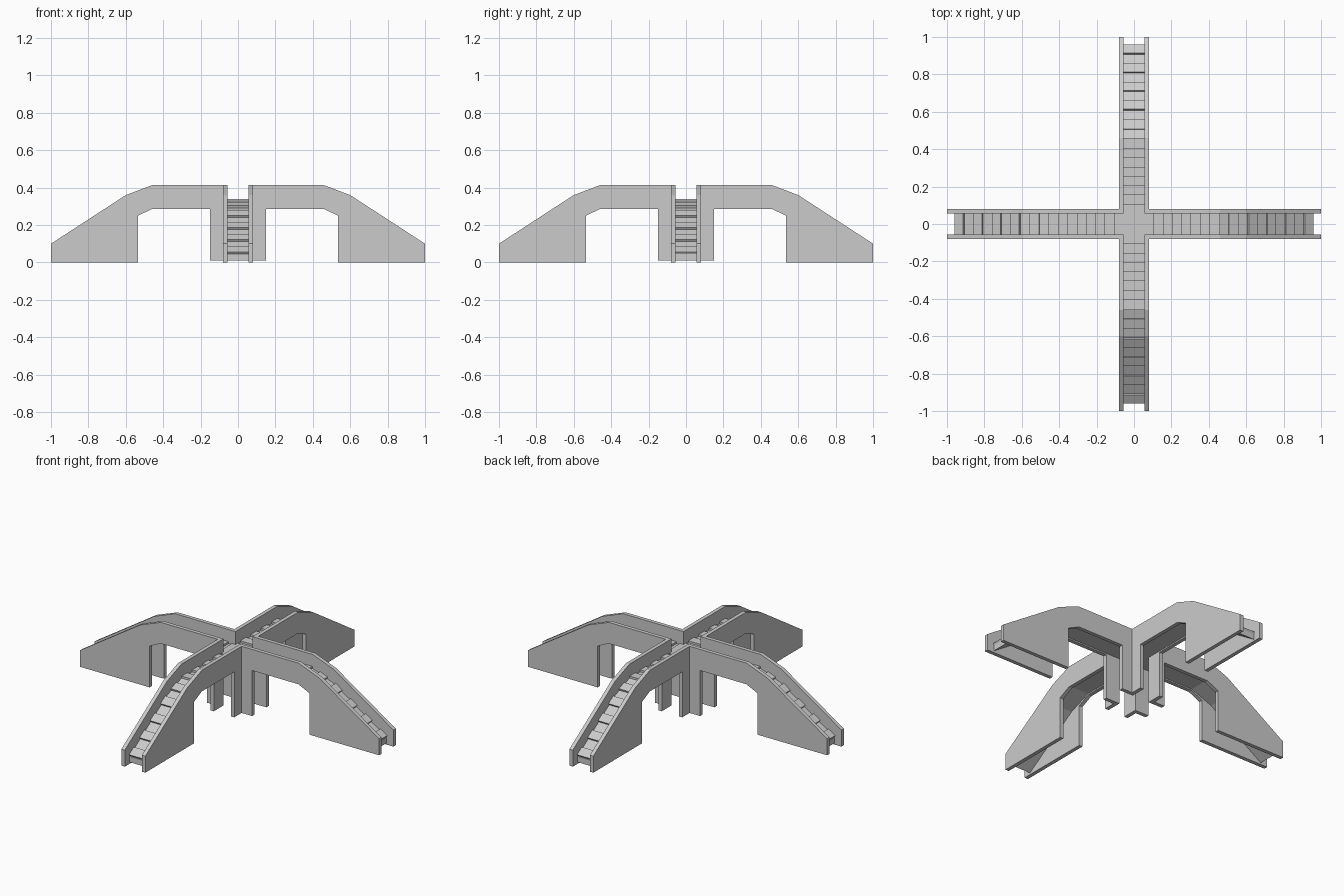
import bpy, bmesh, math
from mathutils import Matrix

if "Cube" in bpy.data.objects:
    bpy.data.objects.remove(bpy.data.objects["Cube"])

def prism(name, profile, y0, y1):
    """Extrude an (x, z) profile from y0 to y1."""
    bm = bmesh.new()
    face = bm.faces.new([bm.verts.new((x, y0, z)) for x, z in profile])
    ext = bmesh.ops.extrude_face_region(bm, geom=[face])
    bmesh.ops.translate(bm, vec=(0, y1 - y0, 0),
                        verts=[v for v in ext['geom'] if isinstance(v, bmesh.types.BMVert)])
    bmesh.ops.recalc_face_normals(bm, faces=bm.faces)
    me = bpy.data.meshes.new(name)
    bm.to_mesh(me)
    bm.free()
    ob = bpy.data.objects.new(name, me)
    bpy.context.collection.objects.link(ob)
    return ob

INNER, OUTER = 0.057, 0.08
WALL = [(1, 0), (1, .10), (.6, .36), (.46, .413), (INNER, .413), (INNER, .01),
        (.15, .01), (.15, .285), (.46, .285), (.535, .25), (.535, 0)]
PATH = [(.955, .045), (.6, .275), (.46, .328), (OUTER, .328)]

def path_point(x):
    """Height and slope of the walkway at distance x."""
    for (xa, za), (xb, zb) in zip(PATH, PATH[1:]):
        if x >= xb:
            s = (zb - za) / (xb - xa)
            return za + s * (x - xa), s
    return PATH[-1][1], 0

for k in range(4):
    turn = Matrix.Rotation(k * math.pi / 2, 4, 'Z')
    parts = []
    # side walls with legs
    for s in (-1, 1):
        parts.append(prism(f"side_wall_{k}", WALL, s * INNER, s * OUTER))
    # sloping walkway deck
    deck = PATH + [(x, z - .035) for x, z in reversed(PATH)]
    parts.append(prism(f"walkway_deck_{k}", deck, -INNER, INNER))
    # raised treads
    for i in range(9):
        x = .93 - i * .1
        z, s = path_point(x)
        a = math.atan(s)
        tread = prism(f"tread_{k}_{i}", [(-.027, -.006), (.027, -.006), (.027, .012), (-.027, .012)],
                      -INNER, INNER)
        tread.data.transform(Matrix.Translation((x, 0, z)) @ Matrix.Rotation(-a, 4, 'Y'))
        parts.append(tread)
    for ob in parts:
        ob.data.transform(turn)

# central crossing platform
prism("centre_platform", [(-OUTER, .293), (OUTER, .293), (OUTER, .335), (-OUTER, .335)], -OUTER, OUTER)
